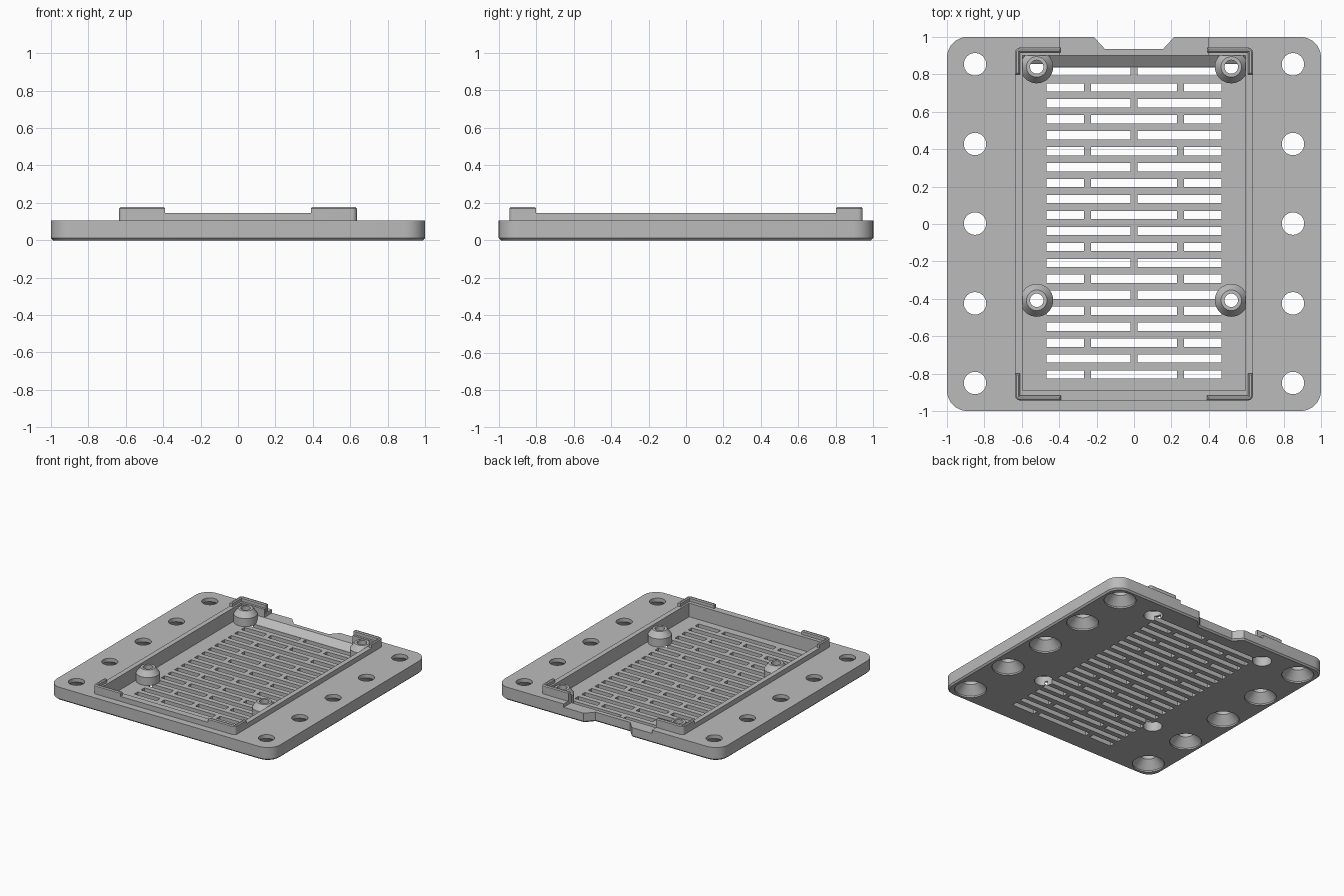
import bpy, bmesh, math
from mathutils import Matrix, Vector

cube = bpy.data.objects.get("Cube")
if cube:
    bpy.data.objects.remove(cube, do_unlink=True)

grey = bpy.data.materials.new("plain_grey")
grey.use_nodes = True
grey.diffuse_color = (0.5, 0.5, 0.5, 1)
grey.node_tree.nodes["Principled BSDF"].inputs["Base Color"].default_value = (0.5, 0.5, 0.5, 1)

FLOOR, DECK, RIM, STRIP = 0.035, 0.105, 0.145, 0.078


def finish(name, bm):
    bmesh.ops.recalc_face_normals(bm, faces=bm.faces)
    mesh = bpy.data.meshes.new(name)
    bm.to_mesh(mesh)
    bm.free()
    mesh.materials.append(grey)
    obj = bpy.data.objects.new(name, mesh)
    bpy.context.collection.objects.link(obj)
    return obj


def box(bm, x0, x1, y0, y1, z0, z1):
    size = Matrix.Diagonal((x1 - x0, y1 - y0, z1 - z0, 1))
    spot = Matrix.Translation(((x0 + x1) / 2, (y0 + y1) / 2, (z0 + z1) / 2))
    bmesh.ops.create_cube(bm, size=1, matrix=spot @ size)


def prism(bm, points, step):
    """Extrude a closed outline along a vector; return base and end edges."""
    base = bm.faces.new([bm.verts.new(p) for p in points])
    grown = bmesh.ops.extrude_face_region(bm, geom=[base], use_keep_orig=True)["geom"]
    bmesh.ops.translate(bm, vec=step, verts=[v for v in grown if isinstance(v, bmesh.types.BMVert)])
    end = next(g for g in grown if isinstance(g, bmesh.types.BMFace))
    return list(base.edges), list(end.edges)


def corner(cx, cy, radius, start, steps=8):
    return [(cx + radius * math.cos(math.radians(start + 90 * i / steps)),
             cy + radius * math.sin(math.radians(start + 90 * i / steps)))
            for i in range(steps + 1)]


def round_rect(hx, hy, radius, back_points=()):
    a, b = hx - radius, hy - radius
    return (corner(a, b, radius, 0) + list(back_points) + corner(-a, b, radius, 90)
            + corner(-a, -b, radius, 180) + corner(a, -b, radius, 270))


def lathe(bm, profile, x, y, sides=32):
    """Revolve a closed radius-height loop around a vertical axis."""
    rings = []
    for r, z in profile:
        rings.append([bm.verts.new((x + r * math.cos(math.tau * i / sides),
                                    y + r * math.sin(math.tau * i / sides), z))
                      for i in range(sides)])
    return rings


def skin(bm, rings, closed):
    sides = len(rings[0])
    for k in range(len(rings) if closed else len(rings) - 1):
        a, b = rings[k], rings[(k + 1) % len(rings)]
        for i in range(sides):
            j = (i + 1) % sides
            bm.faces.new((a[i], a[j], b[j], b[i]))
    if not closed:
        bm.faces.new(rings[0])
        bm.faces.new(rings[-1])


def cut(target, bm):
    cutter = finish("cutter", bm)
    cutter.hide_render = True
    mod = target.modifiers.new("cut", "BOOLEAN")
    mod.operation, mod.solver, mod.object = "DIFFERENCE", "EXACT", cutter
    bpy.context.view_layer.objects.active = target
    bpy.ops.object.modifier_apply(modifier=mod.name)
    bpy.data.objects.remove(cutter, do_unlink=True)


def smooth(obj):
    bpy.ops.object.select_all(action="DESELECT")
    obj.select_set(True)
    bpy.context.view_layer.objects.active = obj
    bpy.ops.object.shade_smooth_by_angle(angle=math.radians(25))


# Base plate with rounded corners, back notch and chamfered underside
bm = bmesh.new()
notch = [(0.215, 1), (0.155, 0.935), (-0.155, 0.935), (-0.215, 1)]
low, high = prism(bm, [(x, y, 0) for x, y in round_rect(1, 1, 0.11, notch)], Vector((0, 0, DECK)))
bmesh.ops.recalc_face_normals(bm, faces=bm.faces)
bmesh.ops.bevel(bm, geom=low, offset=0.012, segments=1, affect="EDGES")
plate = finish("base_plate", bm)

# Recessed tray with a sloped back wall
bm = bmesh.new()
tray = [(-0.89, FLOOR), (0.84, FLOOR), (0.9, STRIP), (0.9, 0.3), (-0.89, 0.3)]
prism(bm, [(-0.595, y, z) for y, z in tray], Vector((1.19, 0, 0)))
cut(plate, bm)

# Lowered strip at the back opening
bm = bmesh.new()
box(bm, -0.395, 0.395, 0.88, 1.1, STRIP, 0.3)
cut(plate, bm)

# Staggered ventilation slots
bm = bmesh.new()
for row in range(20):
    y = -0.805 + 0.0853 * row
    spans = [(-0.468, -0.02), (0.02, 0.468)] if row % 2 else \
        [(-0.468, -0.268), (-0.23, 0.23), (0.268, 0.468)]
    for x0, x1 in spans:
        box(bm, x0, x1, y - 0.022, y + 0.022, -0.1, FLOOR + 0.02)
cut(plate, bm)

# Countersunk mounting holes along both sides
bm = bmesh.new()
for x in (-0.85, 0.85):
    for i in range(5):
        skin(bm, lathe(bm, [(0.118, -0.05), (0.118, 0.012), (0.06, 0.075), (0.06, 0.2)],
                       x, -0.85 + 0.426 * i), False)
cut(plate, bm)

# Screw openings beneath the posts
post_spots = [(x, y) for x in (-0.52, 0.52) for y in (-0.408, 0.84)]
bm = bmesh.new()
for x, y in post_spots:
    skin(bm, lathe(bm, [(0.07, -0.05), (0.07, FLOOR + 0.012)], x, y), False)
cut(plate, bm)
smooth(plate)

# Hollow tapered screw posts
for i, (x, y) in enumerate(post_spots):
    bm = bmesh.new()
    profile = [(0.07, FLOOR), (0.088, FLOOR), (0.088, 0.1), (0.055, 0.145),
               (0.036, 0.145), (0.036, 0.1), (0.07, 0.075)]
    skin(bm, lathe(bm, profile, x, y), True)
    smooth(finish(f"screw_post_{i + 1}", bm))

# Raised rim around the tray, open at the back
bm = bmesh.new()
prism(bm, [(x, y, DECK - 0.01) for x, y in round_rect(0.635, 0.943, 0.025)],
      Vector((0, 0, RIM - DECK + 0.01)))
rim = finish("tray_rim", bm)
bm = bmesh.new()
box(bm, -0.595, 0.595, -0.89, 0.9, 0, 0.3)
cut(rim, bm)
bm = bmesh.new()
box(bm, -0.395, 0.395, 0.8, 1.1, 0, 0.3)
cut(rim, bm)
smooth(rim)

# Taller corner lips with bevelled tops
for side, sx in (("right", -1), ("left", 1)):
    for end, sy in (("front", -1), ("back", 1)):
        bm = bmesh.new()
        shape = [(0.39, 0.943), (0.39, 0.918), (0.61, 0.918), (0.61, 0.8), (0.635, 0.8)]
        shape += corner(0.61, 0.918, 0.025, 0, 4)[:-1] + [(0.61, 0.943)]
        low, high = prism(bm, [(sx * x, sy * y, DECK) for x, y in shape],
                          Vector((0, 0, 0.177 - DECK)))
        bmesh.ops.recalc_face_normals(bm, faces=bm.faces)
        bmesh.ops.bevel(bm, geom=high, offset=0.007, segments=1, affect="EDGES")
        finish(f"{end}_{side}_corner_lip", bm)
